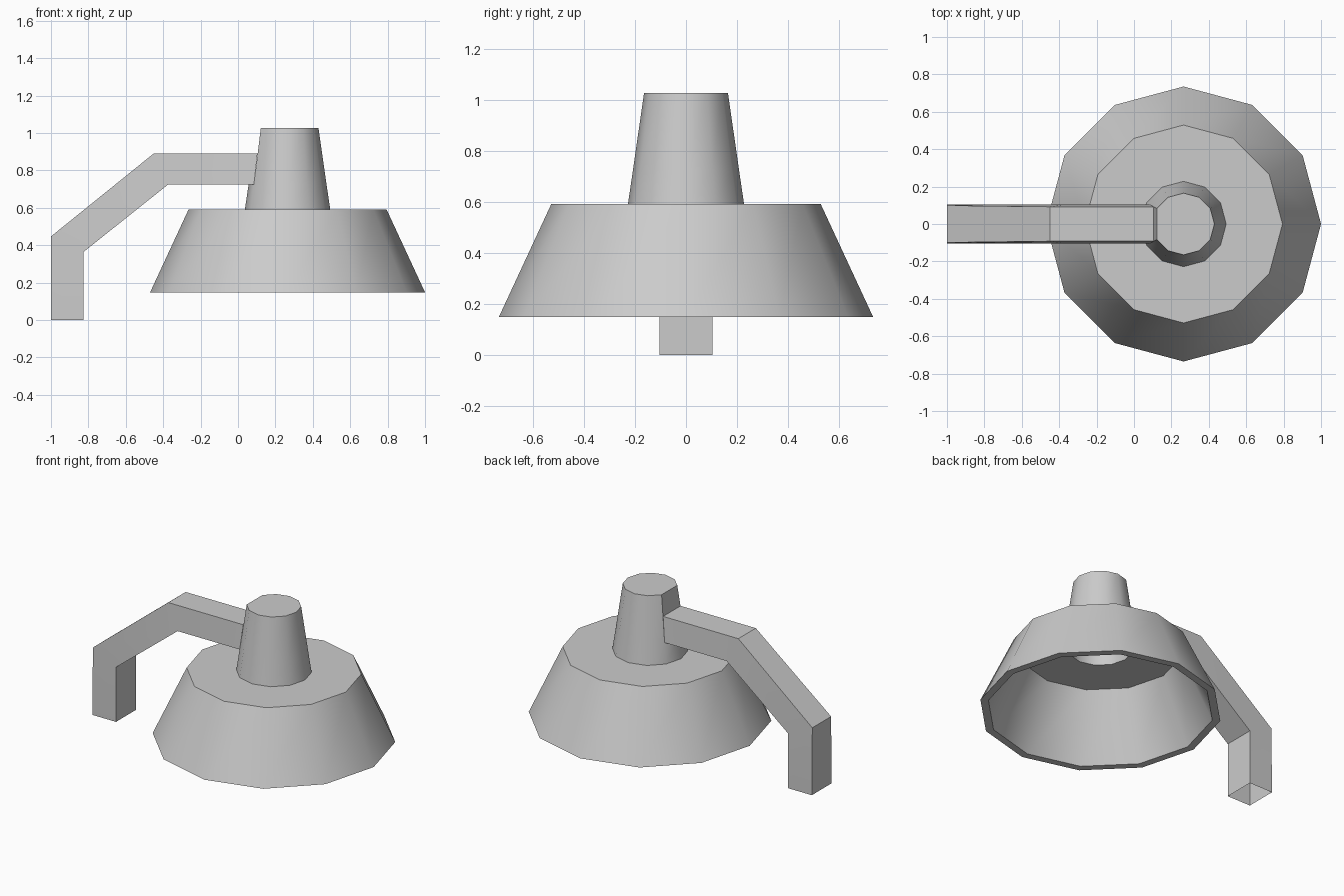
import bpy
import bmesh
from math import sin, cos, pi, radians

cube = bpy.data.objects.get("Cube")
if cube:
    bpy.data.objects.remove(cube)

grey = bpy.data.materials.new("light_grey")
grey.use_nodes = True
colour = (0.6, 0.6, 0.6, 1)
grey.diffuse_color = colour
grey.node_tree.nodes["Principled BSDF"].inputs["Base Color"].default_value = colour

SIDES = 12
AXIS_X = 0.265


def ring(bm, radius, z, flat=False):
    """One ring of the lamp; flat pulls in the corner facing the arm."""
    verts = []
    for i in range(SIDES):
        a = 2 * pi * i / SIDES
        r = radius * cos(pi / 6) if flat and i == SIDES // 2 else radius
        verts.append(bm.verts.new((AXIS_X + r * cos(a), r * sin(a), z)))
    return verts


def bridge(bm, rings):
    """Join neighbouring loops of vertices with quads."""
    for a, b in zip(rings, rings[1:]):
        n = len(a)
        for i in range(n):
            j = (i + 1) % n
            bm.faces.new((a[i], a[j], b[j], b[i]))


def finish(bm, name, smooth_angle):
    bmesh.ops.remove_doubles(bm, verts=bm.verts, dist=0.0005)
    bmesh.ops.recalc_face_normals(bm, faces=bm.faces)
    mesh = bpy.data.meshes.new(name)
    bm.to_mesh(mesh)
    bm.free()
    mesh.materials.append(grey)
    obj = bpy.data.objects.new(name, mesh)
    bpy.context.collection.objects.link(obj)
    bpy.ops.object.select_all(action='DESELECT')
    obj.select_set(True)
    bpy.context.view_layer.objects.active = obj
    bpy.ops.object.shade_smooth_by_angle(angle=radians(smooth_angle))


# Hollow shade and neck, from the inner cap round the rim to the outer cap
profile = [
    (0.14, 1.01, True), (0.194, 0.573, False), (0.496, 0.573, False),
    (0.686, 0.148, False), (0.735, 0.148, False), (0.529, 0.592, False),
    (0.228, 0.592, False), (0.208, 0.727, False), (0.208, 0.727, True),
    (0.165, 1.027, True),
]
bm = bmesh.new()
rings = [ring(bm, *p) for p in profile]
bridge(bm, rings)
bm.faces.new(rings[0])
bm.faces.new(rings[-1])
finish(bm, "lamp_shade", 40)

# Bent arm: an open-ended tube, slightly narrower along its upper side
upper = [(0.104, 0.891, 0.092), (-0.45, 0.891, 0.092), (-1, 0.447, 0.099), (-1, 0, 0.104)]
lower = [(0.085, 0.726), (-0.372, 0.726), (-0.826, 0.364), (-0.826, 0)]
bm = bmesh.new()
loops = []
for (ux, uz, w), (lx, lz) in zip(upper, lower):
    corners = [(ux, -w, uz), (ux, w, uz), (lx, 0.104, lz), (lx, -0.104, lz)]
    loops.append([bm.verts.new(c) for c in corners])
bridge(bm, loops)
finish(bm, "wall_arm", 30)
